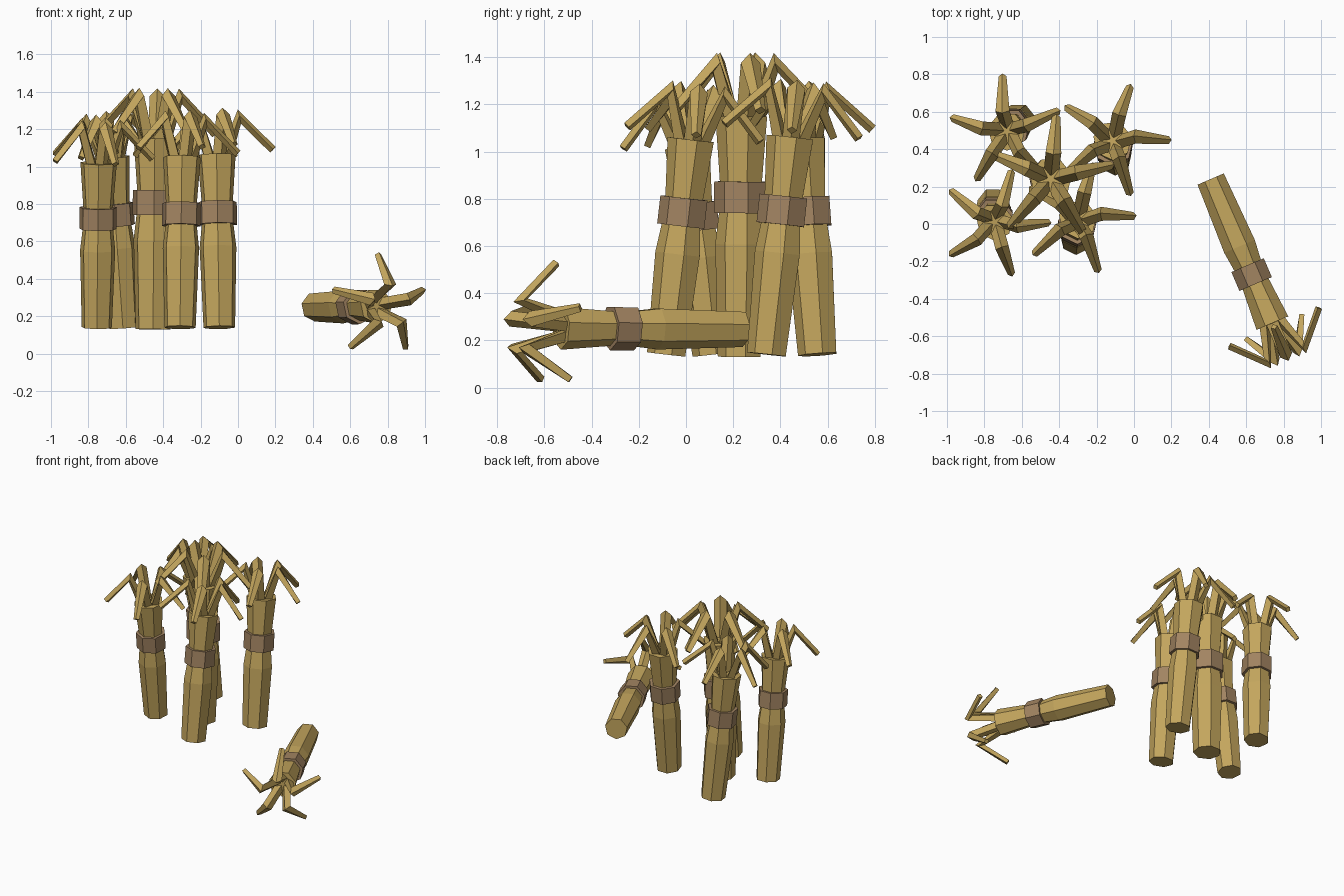
import bpy, bmesh, math
from mathutils import Vector, Matrix

cube = bpy.data.objects.get("Cube")
if cube:
    bpy.data.objects.remove(cube)


def material(name, rgb):
    m = bpy.data.materials.new(name)
    m.use_nodes = True
    m.diffuse_color = (*rgb, 1)
    m.node_tree.nodes["Principled BSDF"].inputs["Base Color"].default_value = (*rgb, 1)
    return m


STRAW = material("straw", (0.55, 0.38, 0.11))
TWINE = material("brown_twine", (0.36, 0.23, 0.12))
SIDES = 7


def add_rings(bm, rings):
    """Skin a list of equal vertex rings and cap both ends."""
    loops = [[bm.verts.new(p) for p in ring] for ring in rings]
    n = len(loops[0])
    for low, high in zip(loops, loops[1:]):
        for i in range(n):
            j = (i + 1) % n
            bm.faces.new((low[i], low[j], high[j], high[i]))
    bm.faces.new(loops[0][::-1])
    bm.faces.new(loops[-1])


def lathe(bm, profile):
    """Faceted solid around z from (height, radius) pairs."""
    rings = []
    for h, r in profile:
        angles = [math.tau * i / SIDES - math.pi / 2 for i in range(SIDES)]
        rings.append([Vector((r * math.cos(a), r * math.sin(a), h)) for a in angles])
    add_rings(bm, rings)


def ear(bm, angle, top):
    """Drooping ear: a diamond-section bar with one bend."""
    turn = Matrix.Rotation(angle, 3, "Z")
    path = [Vector((0.03, 0, top - 0.06)), Vector((0.125, 0, top + 0.205)),
            Vector((0.30, 0, top + 0.025))]
    widths = [0.036, 0.038, 0.021]
    d0 = (path[1] - path[0]).normalized()
    d1 = (path[2] - path[1]).normalized()
    tangents = [d0, (d0 + d1).normalized(), d1]
    side = Vector((0, 1, 0))
    rings = []
    for p, w, t in zip(path, widths, tangents):
        out = t.cross(side)
        rings.append([turn @ (p + o * w) for o in (out, side, -out, -side)])
    add_rings(bm, rings)


def finish(name, bm, mat, frame):
    bmesh.ops.recalc_face_normals(bm, faces=bm.faces)
    mesh = bpy.data.meshes.new(name)
    bm.to_mesh(mesh)
    bm.free()
    mesh.materials.append(mat)
    obj = bpy.data.objects.new(name, mesh)
    obj.matrix_world = frame
    bpy.context.collection.objects.link(obj)


def sheaf(name, base, top, spin):
    base, top = Vector(base), Vector(top)
    axis = top - base
    scale = axis.length / 0.92
    w = axis.normalized()
    u = Vector((1, 0, 0))
    u = (u - w * u.dot(w)).normalized()
    v = w.cross(u)
    frame = Matrix.Translation(base) @ Matrix((u, v, w)).transposed().to_4x4() @ Matrix.Scale(scale, 4)

    # Stalk bundle, pinched at the tie
    bm = bmesh.new()
    lathe(bm, [(0, 0.086), (0.43, 0.1), (0.61, 0.08), (0.92, 0.104)])
    finish(name + "_stalks", bm, STRAW, frame)

    # Twine tie
    bm = bmesh.new()
    lathe(bm, [(0.55, 0.106), (0.67, 0.106)])
    finish(name + "_tie", bm, TWINE, frame)

    # Crown of five ears
    bm = bmesh.new()
    for i in range(5):
        ear(bm, math.radians(spin + 72 * i), 0.92)
    finish(name + "_ears", bm, STRAW, frame)


# Standing sheaves
sheaf("back_right_sheaf", (-0.615, 0.56, 0.14), (-0.68, 0.495, 1.05), 22)
sheaf("back_left_sheaf", (-0.10, 0.345, 0.14), (-0.115, 0.445, 1.06), 0)
sheaf("middle_sheaf", (-0.455, 0.23, 0.13), (-0.445, 0.24, 1.15), 13)
sheaf("front_right_sheaf", (-0.755, 0.11, 0.14), (-0.745, 0.01, 1.02), 0)
sheaf("front_left_sheaf", (-0.31, -0.08, 0.14), (-0.30, 0.025, 1.05), 3)

# Fallen sheaf
sheaf("fallen_sheaf", (0.41, 0.24, 0.25), (0.74, -0.53, 0.255), 18)
